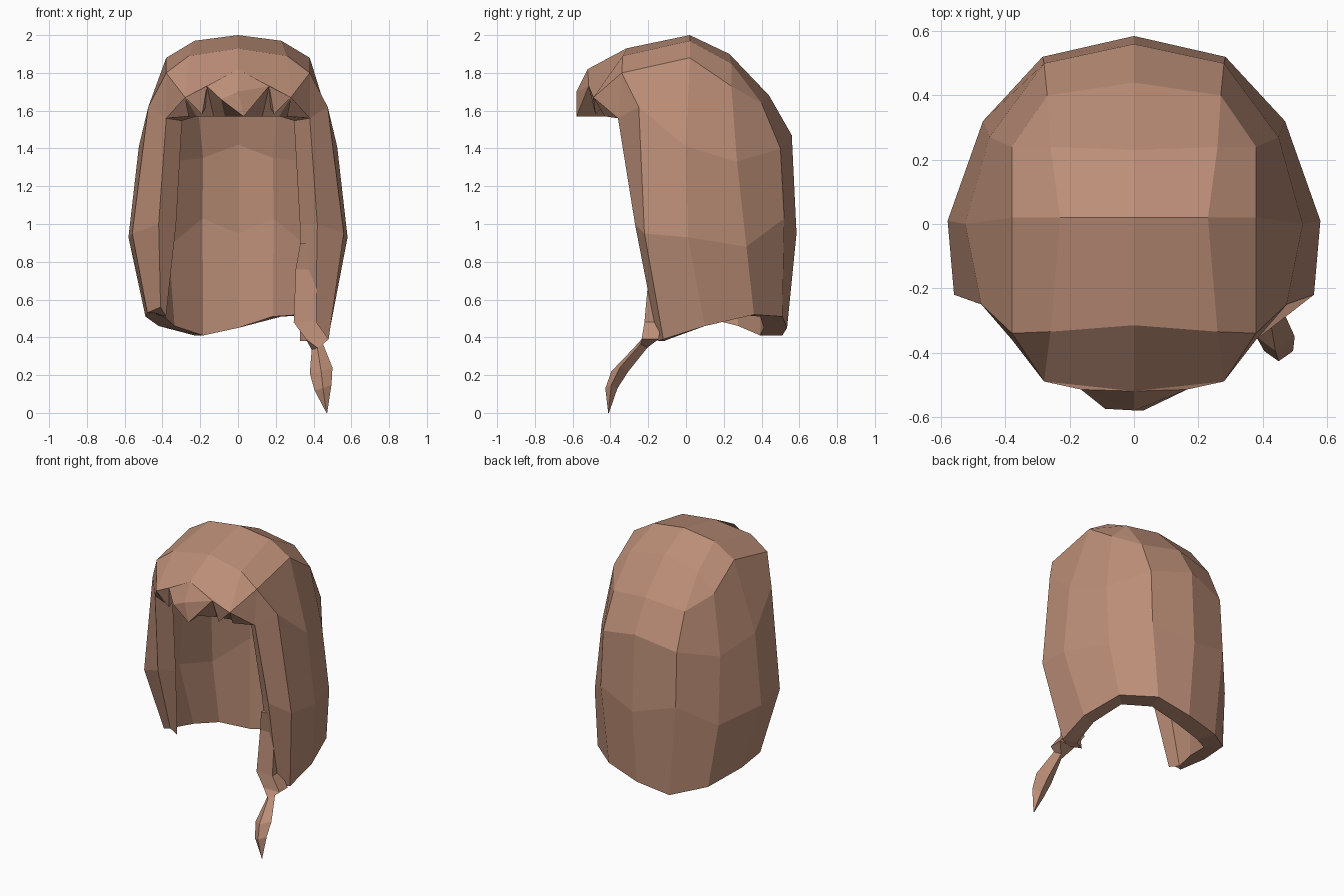
import bpy, bmesh

if "Cube" in bpy.data.objects:
    bpy.data.objects.remove(bpy.data.objects["Cube"])

mat = bpy.data.materials.new("warm brown hair")
mat.diffuse_color = (0.50, 0.27, 0.185, 1)
mat.use_nodes = True
mat.node_tree.nodes["Principled BSDF"].inputs["Base Color"].default_value = mat.diffuse_color


def finish(bm, name):
    bmesh.ops.recalc_face_normals(bm, faces=bm.faces)
    me = bpy.data.meshes.new(name)
    bm.to_mesh(me)
    bm.free()
    me.materials.append(mat)
    ob = bpy.data.objects.new(name, me)
    bpy.context.collection.objects.link(ob)
    return ob


class Builder:
    """Adds faces by coordinates, sharing equal corners."""
    def __init__(self):
        self.bm, self.cache = bmesh.new(), {}

    def face(self, *pts):
        vs = []
        for p in pts:
            k = tuple(round(c, 3) + 0.0 for c in p)
            if k not in self.cache:
                self.cache[k] = self.bm.verts.new(k)
            if self.cache[k] not in vs:
                vs.append(self.cache[k])
        if len(vs) > 2:
            self.bm.faces.new(vs)

    def grid(self, rows):
        for r, s in zip(rows, rows[1:]):
            for i in range(len(r) - 1):
                self.face(r[i], r[i + 1], s[i + 1], s[i])


def flip(p):
    return (-p[0], p[1], p[2])


def mirror(half):
    """Half row from the +x edge to the centre -> whole row."""
    return half + [flip(p) for p in half[-2::-1]]


# Hair shell: walls from front edge round the back to the other front edge
front = (.38, -.36, 1.56)
corner = (.38, -.34, 1.80)
walls = [mirror(h) for h in (
    [corner, corner, (.38, .02, 1.88), (.38, .24, 1.73), (.27, .40, 1.64), (0, .44, 1.68)],
    [front, (.475, -.25, 1.62), (.525, 0, 1.41), (.45, .27, 1.33), (.28, .50, 1.40), (0, .56, 1.47)],
    [(.42, -.27, 1.0), (.56, -.22, .95), (.58, .01, .93), (.47, .32, .88), (.285, .52, 1.03), (0, .585, .95)],
    [(.41, -.15, .38), (.48, -.12, .39), (.49, .10, .46), (.42, .36, .52), (.23, .51, .51), (0, .535, .45)],
)]
# uneven hem on the left side
hem = [.41, .46, .51, .53, .56]
walls[3][6:] = [(x, y, z) for (x, y, _), z in zip(walls[3][6:], hem)]
b = Builder()
b.grid(walls)

# crown, running from fringe to back
peak, side, notch = (0, -.52, 1.82), (.28, -.49, 1.67), (.165, -.515, 1.73)
brow_side, brow_mid = (.26, -.335, 1.89), (0, -.315, 1.93)
b.grid([mirror(h) for h in (
    [corner, brow_side, brow_mid],
    [(.38, .02, 1.88), (.23, .02, 1.97), (0, .02, 2.0)],
    [(.38, .24, 1.73), (.26, .24, 1.85), (0, .23, 1.90)],
    [(.38, .24, 1.73), (.27, .40, 1.64), (0, .44, 1.68)],
)])

# fringe with a pointed centre lock
for m in (lambda p: p, flip):
    b.face(m(corner), m(front), m(side))
    b.face(m(corner), m(side), m(brow_side))
    b.face(m(side), peak, brow_mid, m(brow_side))
    b.face(m(side), m(notch), peak)
tip, knuckle, bulge = (.03, -.58, 1.57), (-.09, -.575, 1.66), (0, -.58, 1.70)
edge = [peak, notch, tip, knuckle, flip(notch), peak]
for p, q in zip(edge, edge[1:]):
    b.face(p, q, bulge)

# inner surface and rim, giving the hair its thickness
bm = b.bm
outer_faces = list(bm.faces)
rim = [e for e in bm.edges if len(e.link_faces) == 1]
rim_verts = {v for e in rim for v in e.verts}
inner = {}
for v in list(bm.verts):
    x, y, z = v.co
    kx, ky, zi = .78, .77, z
    if z < .6:                                  # hem, narrowing to the left front
        kx = .93 if x < -.38 and y < 0 else .80
        zi = z - .05 if x < -.38 and y < -.13 else z
    elif z < 1.5:                               # walls
        kx = .66 if abs(x) < .3 else .78
        zi = z - .05 * (z > 1.2 and y > .4)
    else:                                       # crown and fringe
        ky, zi = .80, 1.5 + (z - 1.5) * .78
        if y < -.4 and v in rim_verts:          # level underside of the fringe
            zi = 1.57
    inner[v] = bm.verts.new((x * kx, y * ky, zi))
for f in outer_faces:
    bm.faces.new([inner[v] for v in reversed(f.verts)])
for e in rim:
    p, q = e.verts
    bm.faces.new([p, q, inner[q], inner[p]])
finish(bm, "hair_shell")

# Small locks hanging beside the centre lock
for s, label in ((1, "right"), (-1, "left")):
    for base, end in (
        ([side, notch, (.16, -.42, 1.64)], (.19, -.48, 1.58)),
        ([front, side, (.27, -.36, 1.62)], (.26, -.43, 1.57)),
    ):
        base = [(s * x, y, z) for x, y, z in base]
        end = (s * end[0], end[1], end[2])
        lock = Builder()
        lock.face(*base)
        for i in range(3):
            lock.face(base[i], base[(i + 1) % 3], end)
        finish(lock.bm, "fringe_lock_" + label)

# Tied side lock: four-sided rings (centre x, y, z, half width, half depth)
rings = [(.37, -.20, .90, .04, .02), (.36, -.165, .76, .055, .03),
         (.355, -.175, .48, .06, .045), (.42, -.19, .39, .060, .045),
         (.42, -.24, .345, .03, .035), (.44, -.35, .22, .06, .045),
         (.45, -.395, .13, .045, .032), (.47, -.41, 0, .002, .002)]
loops = [[(x + w, y, z + .02), (x, y - d, z), (x - w, y, z - .01), (x, y + d, z)]
         if 3 < i < 7 else
         [(x + w, y - d, z), (x - w, y - d, z), (x - w, y + d, z), (x + w, y + d, z)]
         for i, (x, y, z, w, d) in enumerate(rings)]
b = Builder()
b.grid([l + l[:1] for l in loops])
b.face(*loops[0])
b.face(*loops[-1])
finish(b.bm, "tied_side_lock")
